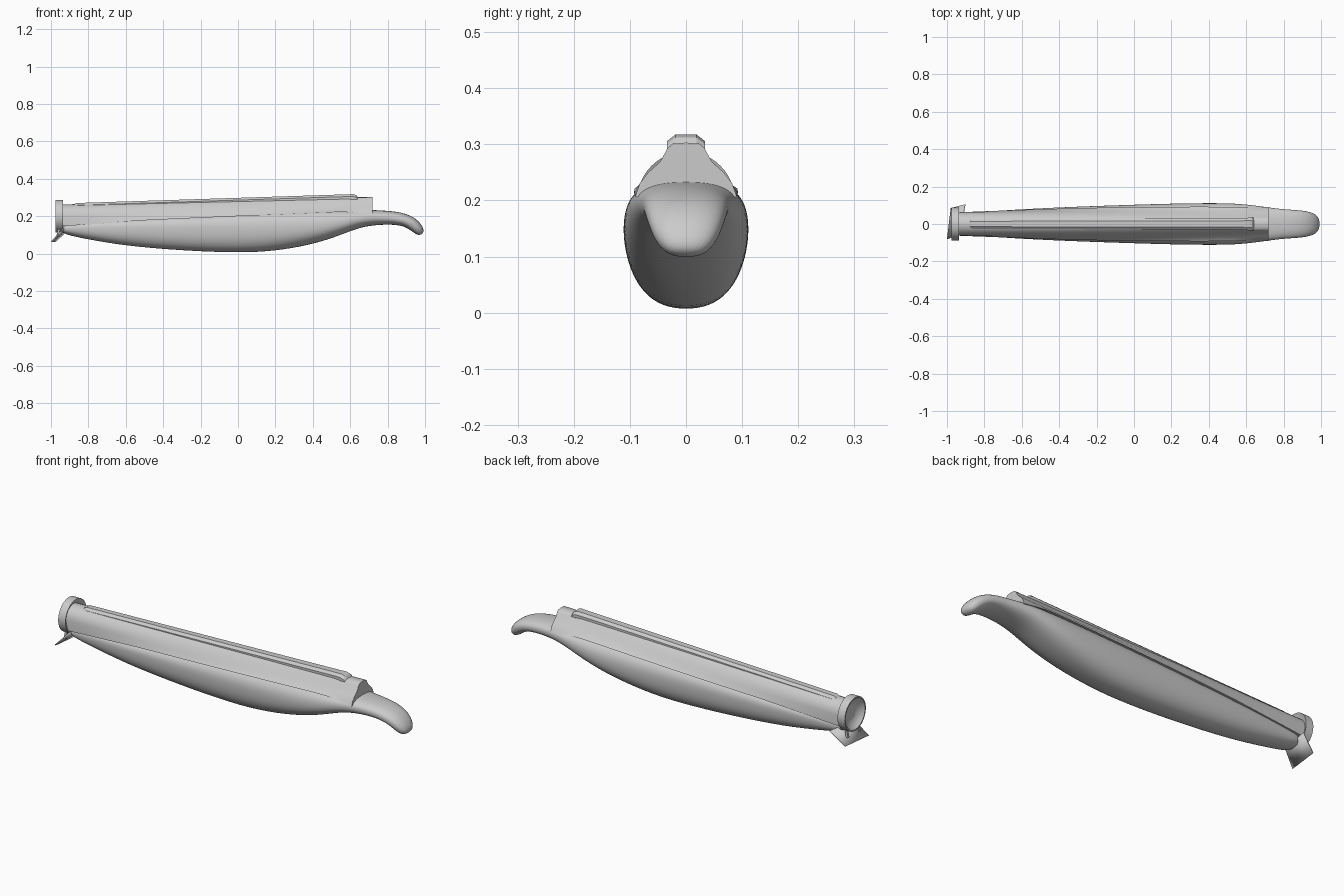
import bpy, bmesh, math

if "Cube" in bpy.data.objects:
    bpy.data.objects.remove(bpy.data.objects["Cube"])


def make(name, bm, smooth=35):
    bmesh.ops.recalc_face_normals(bm, faces=bm.faces)
    me = bpy.data.meshes.new(name)
    bm.to_mesh(me)
    bm.free()
    ob = bpy.data.objects.new(name, me)
    bpy.context.collection.objects.link(ob)
    bpy.ops.object.select_all(action='DESELECT')
    bpy.context.view_layer.objects.active = ob
    ob.select_set(True)
    bpy.ops.object.shade_smooth_by_angle(angle=math.radians(smooth))
    return ob


def loft(name, rings, cap=True, smooth=35):
    bm = bmesh.new()
    vs = [[bm.verts.new(p) for p in r] for r in rings]
    n = len(rings[0])
    for a, b in zip(vs, vs[1:]):
        for i in range(n):
            bm.faces.new((a[i], a[(i + 1) % n], b[(i + 1) % n], b[i]))
    if cap:
        bm.faces.new(vs[0])
        bm.faces.new(vs[-1])
    return make(name, bm, smooth)


def interp(pts, x):
    for (x0, a), (x1, b) in zip(pts, pts[1:]):
        if x <= x1:
            return a + (b - a) * (x - x0) / (x1 - x0)
    return pts[-1][1]


# stock: stations of x, mid z, height above, depth below, half width, tilt
stations = [
    (-.945, .132, .028, .020, .050, 0), (-.90, .135, .032, .039, .058, 0),
    (-.80, .138, .038, .063, .066, 0), (-.60, .140, .050, .100, .080, 0),
    (-.30, .140, .068, .125, .094, 0), (0, .140, .085, .138, .104, 0),
    (.20, .140, .093, .128, .110, 0), (.40, .145, .095, .097, .113, 0),
    (.54, .165, .075, .070, .111, 0), (.64, .188, .048, .052, .101, 0),
    (.72, .196, .037, .045, .089, 0), (.80, .192, .037, .037, .079, 5),
    (.86, .187, .036, .036, .076, 18), (.91, .172, .036, .035, .071, 38),
    (.945, .147, .035, .033, .063, 52), (.97, .118, .028, .025, .048, 60),
    (.98, .102, .012, .012, .024, 62)]
N = 24
rings = []
for x, z, up, down, w, tilt in stations:
    t, ring = math.radians(tilt), []
    for i in range(N):
        a = 2 * math.pi * i / N
        c, s = math.cos(a), math.sin(a)
        y = w * math.copysign(abs(c) ** .85, c)
        h = (up if s > 0 else down) * math.copysign(abs(s) ** .85, s)
        ring.append((x + h * math.sin(t), y, z + h * math.cos(t)))
    rings.append(ring)
stock = loft("stock", rings, smooth=60)
stock.modifiers.new("smooth", 'SUBSURF').levels = 2
stock.modifiers["smooth"].render_levels = 2

# barrel: round at the muzzle, bell-shaped at the rear
front = [(0, .262), (.017, .2595), (.034, .251), (.048, .239), (.058, .222),
         (.062, .20), (.062, .145)]
rear = [(0, .303), (.024, .301), (.033, .293), (.046, .269), (.067, .25),
        (.082, .231), (.091, .206)]
edge = [(-.95, .145), (-.5, .178), (0, .20), (.5, .221), (.6, .221), (.72, .206)]
rings = []
for k in range(25):
    f = k / 24
    x = -.95 + 1.67 * f
    half = [(a[0] + (b[0] - a[0]) * f, a[1] + (b[1] - a[1]) * f)
            for a, b in zip(front, rear)]
    y, _ = half[-1]
    half[-1] = (y + .012 * math.sin(math.pi * f), interp(edge, x))
    full = half + [(-y, z) for y, z in half[:0:-1]]
    rings.append([(x, y, z) for y, z in full])
loft("barrel", rings, smooth=40)

# top rail with chamfered section and turned-down rear end
rings = []
for x, top, w in [(-.88, .262, .024), (-.865, .27, .026), (.58, .3165, .031),
                  (.615, .3175, .034), (.632, .312, .034), (.642, .30, .033)]:
    low = .243 + (x + .88) * .025
    half = [(w * .55, top), (w, top - .012), (w, max(low + .004, top - .028)), (w * .8, low)]
    rings.append([(x, y, z) for y, z in half + [(-y, z) for y, z in half[::-1]]])
loft("top_rail", rings, smooth=20)

# muzzle band with dished face
rings = []
for x, r in [(-.95, .060), (-.938, .080), (-.935, .087), (-.977, .087),
             (-.977, .080), (-.962, .068), (-.95, .04), (-.946, .01)]:
    rings.append([(x, r * math.cos(i * math.pi / 24), .2 + r * math.sin(i * math.pi / 24))
                  for i in range(48)])
loft("muzzle_band", rings)

# skewed thin plate under the muzzle
bm = bmesh.new()
plate = [(-1, -.08, .065), (-.98, .085, .065), (-.905, .105, .135), (-.935, -.055, .135)]
bm.faces.new([bm.verts.new(p) for p in plate])
ob = make("muzzle_plate", bm)
ob.modifiers.new("thickness", 'SOLIDIFY').thickness = .006

# struts joining the plate to the band
for name, y in (("strut_left", -.045), ("strut_right", .045)):
    rings = [[(x + dx, y + dy, z) for dx, dy in
              ((-.006, -.006), (.006, -.006), (.006, .006), (-.006, .006))]
             for x, z in ((-.965, .092), (-.955, .14))]
    loft(name, rings)
